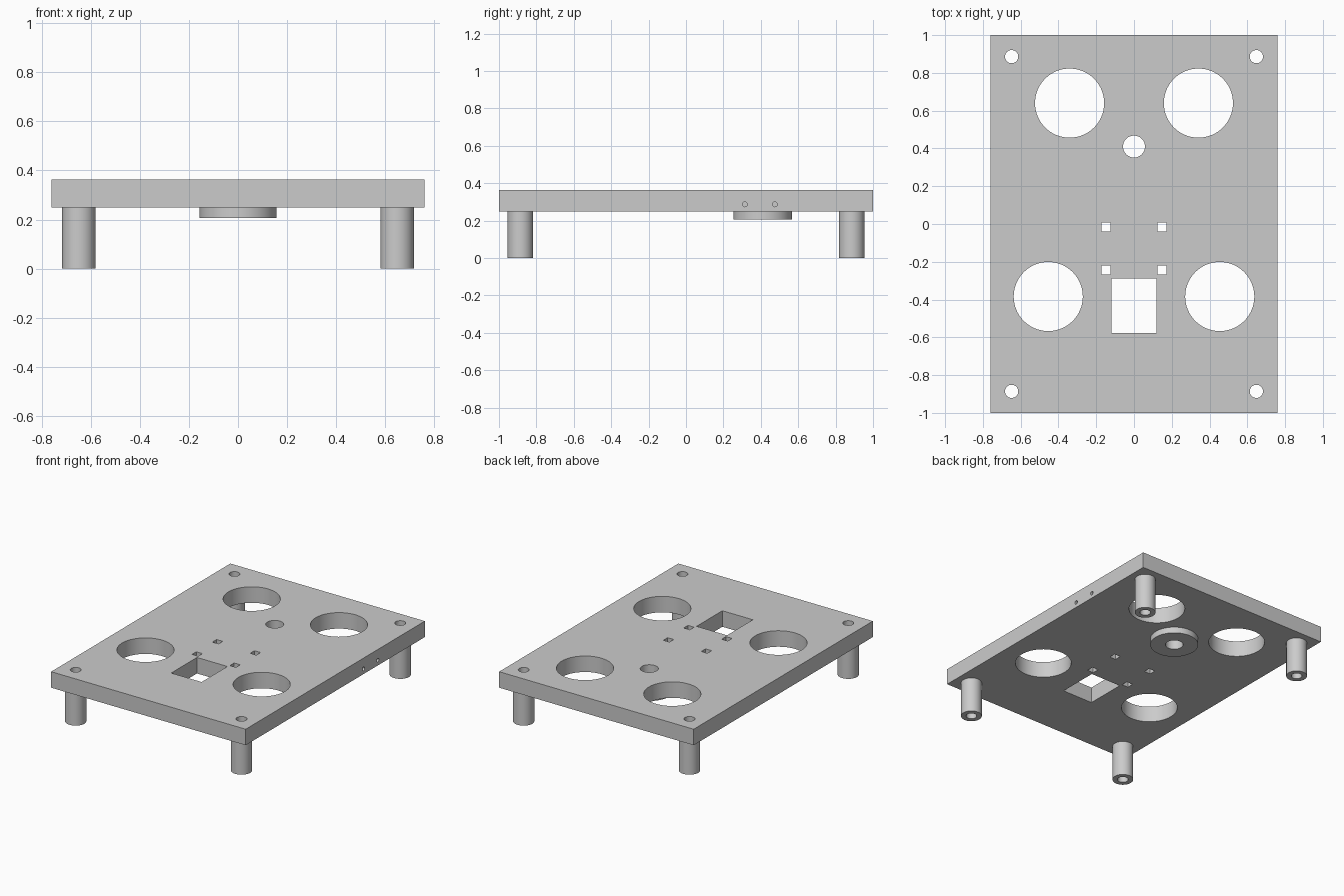
import bpy
import bmesh
import math
from mathutils import Matrix, Vector

if "Cube" in bpy.data.objects:
    bpy.data.objects.remove(bpy.data.objects["Cube"], do_unlink=True)

grey = bpy.data.materials.new("plain grey")
grey.use_nodes = True
grey.diffuse_color = (0.6, 0.6, 0.6, 1)
grey.node_tree.nodes["Principled BSDF"].inputs["Base Color"].default_value = (0.6, 0.6, 0.6, 1)

HALF_W, HALF_L = 0.76, 1.0
BOTTOM, TOP = 0.25, 0.363
MID = (BOTTOM + TOP) / 2
LEG_X, LEG_Y, BORE = 0.648, 0.886, 0.035
SENSOR_Y, SENSOR_R = 0.41, 0.058


def make_object(name, bm):
    mesh = bpy.data.meshes.new(name)
    bm.to_mesh(mesh)
    bm.free()
    mesh.materials.append(grey)
    obj = bpy.data.objects.new(name, mesh)
    bpy.context.collection.objects.link(obj)
    return obj


def activate(obj):
    bpy.ops.object.select_all(action='DESELECT')
    obj.select_set(True)
    bpy.context.view_layer.objects.active = obj


def smooth(obj):
    activate(obj)
    bpy.ops.object.shade_smooth_by_angle(angle=math.radians(30))


def add_box(bm, centre, size):
    matrix = Matrix.Translation(centre) @ Matrix.Diagonal((*size, 1))
    bmesh.ops.create_cube(bm, size=1, matrix=matrix)


def add_cylinder(bm, centre, radius, depth, segments=64, turn=Matrix()):
    bmesh.ops.create_cone(bm, cap_ends=True, segments=segments, radius1=radius,
                          radius2=radius, depth=depth,
                          matrix=Matrix.Translation(centre) @ turn)


def add_tube(name, x, y, outer, inner, low, high, segments=64):
    """Hollow post hanging from the plate, open where it joins it."""
    bm = bmesh.new()
    profile = [(outer, high), (outer, low), (inner, low), (inner, high)]
    rings = []
    for i in range(segments):
        a = math.tau * i / segments
        rings.append([bm.verts.new((x + r * math.cos(a), y + r * math.sin(a), z))
                      for r, z in profile])
    for i, ring in enumerate(rings):
        after = rings[(i + 1) % segments]
        for k in range(3):
            bm.faces.new((ring[k], ring[k + 1], after[k + 1], after[k]))
    smooth(make_object(name, bm))


# Base plate
bm = bmesh.new()
add_box(bm, Vector((0, 0, MID)), (2 * HALF_W, 2 * HALF_L, TOP - BOTTOM))
plate = make_object("base_plate", bm)

# Openings through the plate
bm = bmesh.new()
for side in (-1, 1):
    add_cylinder(bm, (side * 0.341, 0.64, MID), 0.183, 0.3)
    add_cylinder(bm, (side * 0.454, -0.384, MID), 0.183, 0.3)
    for y in (-LEG_Y, LEG_Y):
        add_cylinder(bm, (side * LEG_X, y, MID), BORE, 0.3)
    for y in (-0.017, -0.244):
        add_box(bm, Vector((side * 0.148, y, MID)), (0.048, 0.048, 0.3))
add_cylinder(bm, (0, SENSOR_Y, MID), SENSOR_R, 0.3)
add_box(bm, Vector((0, -0.432, MID)), (0.238, 0.288, 0.3))

# Small screw holes in the left edge
for y in (0.315, 0.475):
    add_cylinder(bm, (HALF_W, y, 0.287), 0.013, 0.26, 24,
                 Matrix.Rotation(math.pi / 2, 4, 'Y'))
cutter = make_object("plate_cutter", bm)
cutter.hide_render = True

cut = plate.modifiers.new("openings", 'BOOLEAN')
cut.operation = 'DIFFERENCE'
cut.solver = 'EXACT'
cut.object = cutter
activate(plate)
bpy.ops.object.modifier_apply(modifier=cut.name)
bpy.data.objects.remove(cutter, do_unlink=True)
smooth(plate)

# Legs and the round boss under the plate
for end, y in (("front", -LEG_Y), ("back", LEG_Y)):
    for side, x in (("right", -LEG_X), ("left", LEG_X)):
        add_tube(f"{end}_{side}_leg", x, y, 0.068, BORE, 0, BOTTOM)
add_tube("round_boss", 0, SENSOR_Y, 0.157, SENSOR_R, 0.207, BOTTOM)
